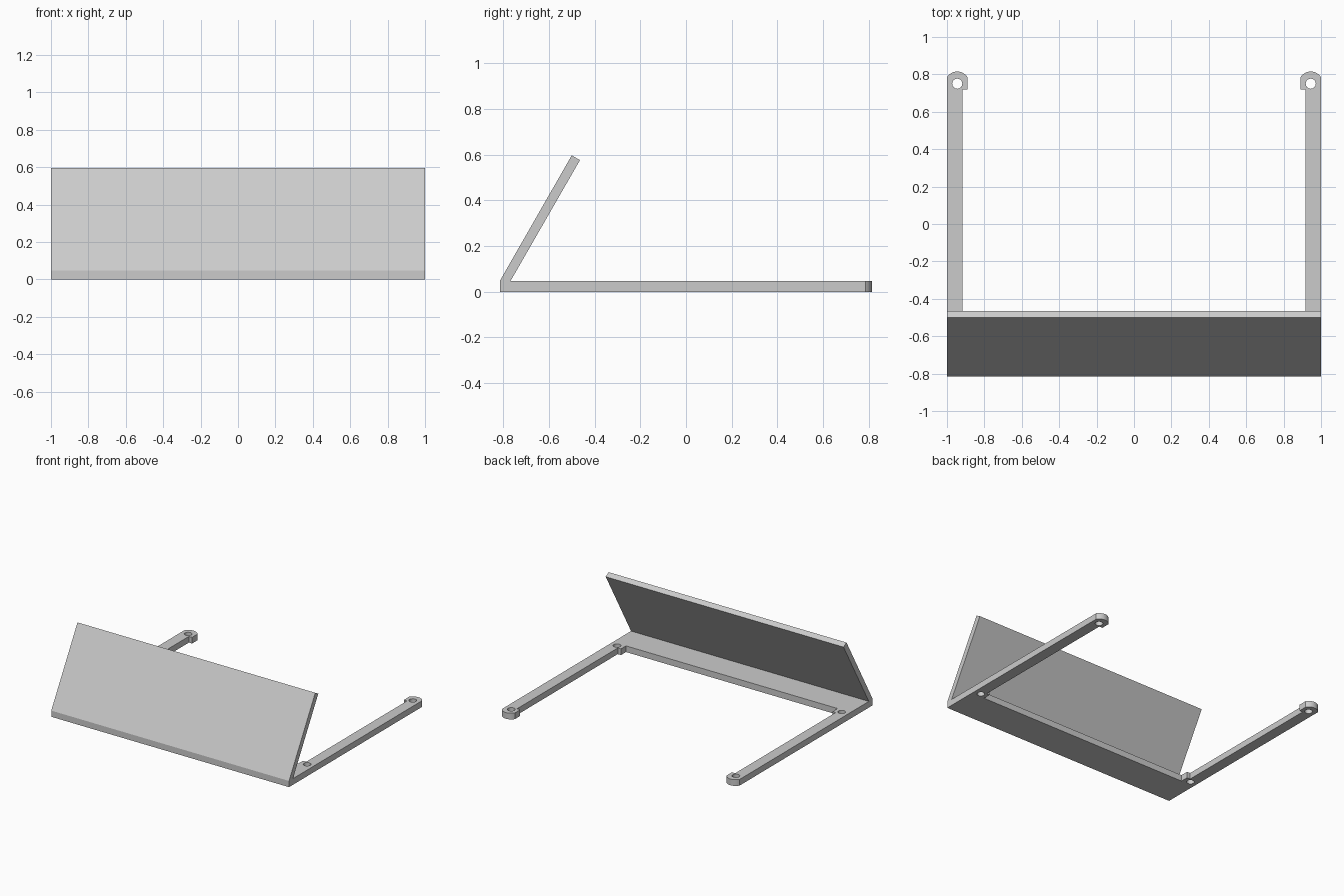
import bpy, bmesh
from math import pi, sin, cos, asin
from mathutils import Vector

cube = bpy.data.objects.get("Cube")
if cube:
    bpy.data.objects.remove(cube)

# Single plain grey material
GREY = (0.6, 0.6, 0.6, 1)
mat = bpy.data.materials.new("plain_grey")
mat.use_nodes = True
mat.diffuse_color = GREY
mat.node_tree.nodes["Principled BSDF"].inputs["Base Color"].default_value = GREY

THICK = 0.047             # plate thickness
FRONT = -0.815
HOLE_X, HOLE_R = 0.945, 0.027
HOLES_Y = (-0.52, 0.75)
TAB_X = 0.89              # inner side of the screw tabs
ARM_X = 0.917             # inner side of the arms


def arc(cx, cy, r, start, end, steps):
    angles = [start + (end - start) * i / steps for i in range(steps + 1)]
    return [(cx + r * cos(a), cy + r * sin(a)) for a in angles]


def add_loop(curve, points):
    spline = curve.splines.new('POLY')
    spline.points.add(len(points) - 1)
    for p, (x, y) in zip(spline.points, points):
        p.co = (x, y, 0, 1)
    spline.use_cyclic_u = True


# Base frame: front bar, two arms and four screw tabs with through holes
curve = bpy.data.curves.new("base_frame", 'CURVE')
curve.dimensions = '2D'
curve.fill_mode = 'BOTH'
curve.extrude = THICK / 2

tip_r = 0.065
lift = asin((tip_r ** 2 - 0.055 ** 2) ** 0.5 / tip_r)
half = [(1, FRONT)]
half += arc(HOLE_X, HOLES_Y[1], tip_r, lift, pi - lift, 12)
half += [(TAB_X, 0.72), (ARM_X, 0.72), (ARM_X, -0.49), (TAB_X, -0.49), (TAB_X, -0.55)]
add_loop(curve, half + [(-x, y) for x, y in reversed(half)])
for side in (-1, 1):
    for y in HOLES_Y:
        add_loop(curve, arc(side * HOLE_X, y, HOLE_R, 0, 2 * pi, 24)[:-1])

base = bpy.data.objects.new("base_frame", curve)
bpy.context.collection.objects.link(base)
base.location.z = THICK / 2
bpy.ops.object.select_all(action='DESELECT')
base.select_set(True)
bpy.context.view_layer.objects.active = base
bpy.ops.object.convert(target='MESH')
base = bpy.context.object
base.data.materials.clear()
base.data.materials.append(mat)
bm = bmesh.new()
bm.from_mesh(base.data)
bmesh.ops.remove_doubles(bm, verts=bm.verts, dist=0.0001)
bmesh.ops.recalc_face_normals(bm, faces=bm.faces)
bm.to_mesh(base.data)
bm.free()
bpy.ops.object.shade_smooth_by_angle()

# Sloped front panel: side profile extruded across the full width
profile = [(FRONT, THICK), (-0.768, THICK), (-0.464, 0.576), (-0.5, 0.597)]
bm = bmesh.new()
face = bm.faces.new([bm.verts.new((-1, y, z)) for y, z in profile])
extruded = bmesh.ops.extrude_face_region(bm, geom=[face])
verts = [g for g in extruded["geom"] if isinstance(g, bmesh.types.BMVert)]
bmesh.ops.translate(bm, vec=Vector((2, 0, 0)), verts=verts)
bmesh.ops.recalc_face_normals(bm, faces=bm.faces)
mesh = bpy.data.meshes.new("sloped_panel")
bm.to_mesh(mesh)
bm.free()
mesh.materials.append(mat)
bpy.context.collection.objects.link(bpy.data.objects.new("sloped_panel", mesh))
